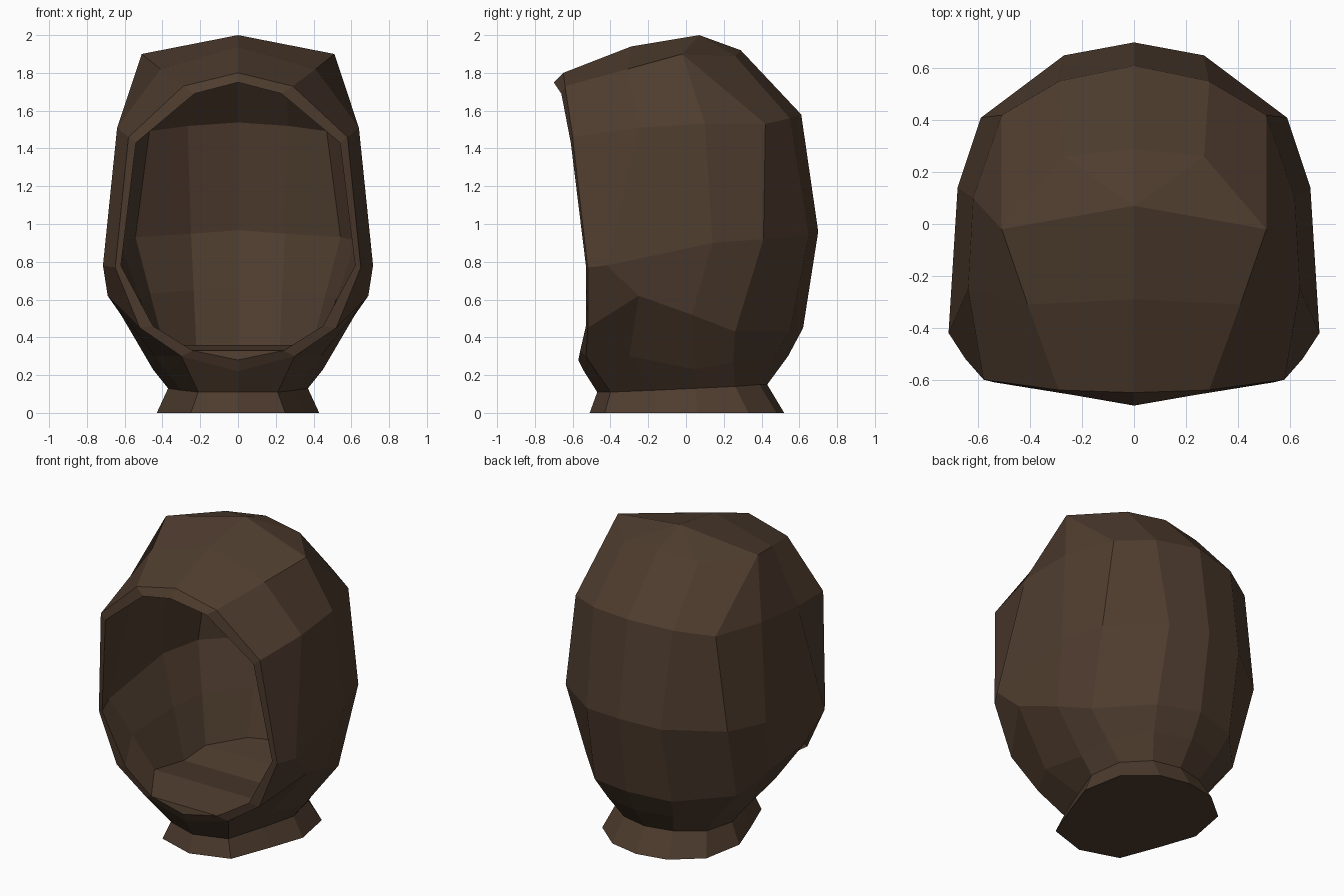
import bpy
import bmesh
from mathutils import Vector

default_cube = bpy.data.objects.get("Cube")
if default_cube:
    bpy.data.objects.remove(default_cube, do_unlink=True)

# Single brown cloth colour
cloth = bpy.data.materials.new("brown_cloth")
cloth.use_nodes = True
colour = (0.078, 0.046, 0.028, 1)
cloth.diffuse_color = colour
principled = next(n for n in cloth.node_tree.nodes if n.type == 'BSDF_PRINCIPLED')
principled.inputs["Base Color"].default_value = colour


def on_axis(row):
    """Project a row of points onto the centre plane."""
    return [(0, y, z) for x, y, z in row]


def inset(row):
    """Shrink a row of shell points towards the middle of the hood."""
    middle = Vector((0, -.2, 1.05))
    return [middle.lerp(Vector(point), .92) for point in row]


def halfway(row_a, row_b):
    """Row of points midway between two rows."""
    return [(Vector(a) + Vector(b)) / 2 for a, b in zip(row_a, row_b)]


def loft(name, *strips):
    """Bridge neighbouring rows of points in each strip, then mirror across x."""
    bm = bmesh.new()
    for rows in strips:
        grid = [[bm.verts.new(point) for point in row] for row in rows]
        for lower, upper in zip(grid, grid[1:]):
            for i in range(len(lower) - 1):
                bm.faces.new((lower[i], lower[i + 1], upper[i + 1], upper[i]))
    bmesh.ops.remove_doubles(bm, verts=bm.verts[:], dist=0.001)
    mesh = bpy.data.meshes.new(name)
    bm.to_mesh(mesh)
    bm.free()
    mesh.materials.append(cloth)
    part = bpy.data.objects.new(name, mesh)
    bpy.context.collection.objects.link(part)
    mirror = part.modifiers.new("mirror_sides", 'MIRROR')
    mirror.use_axis[0] = True
    mirror.use_clip = True
    return part


# Half rows of the collar and chin, running from front centre to back centre
base = [(0, -.51, 0), (.25, -.43, 0), (.35, -.17, 0), (.43, .06, 0),
        (.38, .33, 0), (.2, .48, 0), (0, .52, 0)]
neck = [(0, -.47, .11), (.21, -.4, .11), (.3, -.16, .12), (.37, .05, .13),
        (.33, .26, .14), (.18, .39, .15), (0, .43, .15)]
chin = [(0, -.54, .22), (.3, -.53, .3), (.44, -.3, .3), (.45, .05, .23),
        (.42, .25, .27), (.24, .47, .29), (0, .54, .3)]

# Half rows of the hood, running from the opening edge to back centre
jaw = [(.52, -.52, .45), (.69, -.25, .62), (.62, .03, .52),
       (.55, .26, .43), (.28, .55, .43), (0, .62, .45)]
cheek = [(.65, -.52, .77), (.715, -.42, .78), (.68, .14, .9),
         (.59, .41, .92), (.27, .65, .94), (0, .7, .96)]
temple = [(.58, -.6, 1.46), (.64, -.25, 1.51), (.62, .1, 1.53),
          (.51, .42, 1.53), (.29, .55, 1.56), (0, .61, 1.58)]
crown = [(.29, -.64, 1.73), (.41, -.31, 1.82), (.51, -.02, 1.9),
         (.51, -.02, 1.9), (.27, .26, 1.89), (0, .29, 1.92)]
ridge = [(0, -.65, 1.8), (0, -.29, 1.94), (0, .07, 2),
         (0, .07, 2), (0, .07, 2), (0, .29, 1.92)]
hood_rows = [jaw, cheek, temple, crown, ridge]

# Flared collar with a closed underside
loft("neck_collar", [on_axis(base), base, neck])

# Outer shell, from the neck up to the crown
loft("hood_shell", [neck, chin], [chin[1:]] + hood_rows)

# Opening edge from chin to brow, and the lip standing in front of it
edge = chin[:2] + [row[0] for row in hood_rows]
lip = [(0, -.57, .28), (.24, -.56, .33), (.45, -.53, .46), (.62, -.53, .78),
       (.54, -.61, 1.43), (.23, -.66, 1.69), (0, -.7, 1.75)]
loft("opening_lip", [edge, lip])

# Hollow lining: follows the shell inside and joins the lip, with a floor
floor_edge = lip[:2] + inset(chin[2:])
lining_rows = [halfway(chin[1:], cheek)] + hood_rows[1:]
walls = [[front] + inset(row[1:]) for front, row in zip(lip[2:], lining_rows)]
loft("hood_lining",
     walls[::-1] + [floor_edge[1:]],
     [floor_edge, on_axis(floor_edge)])
